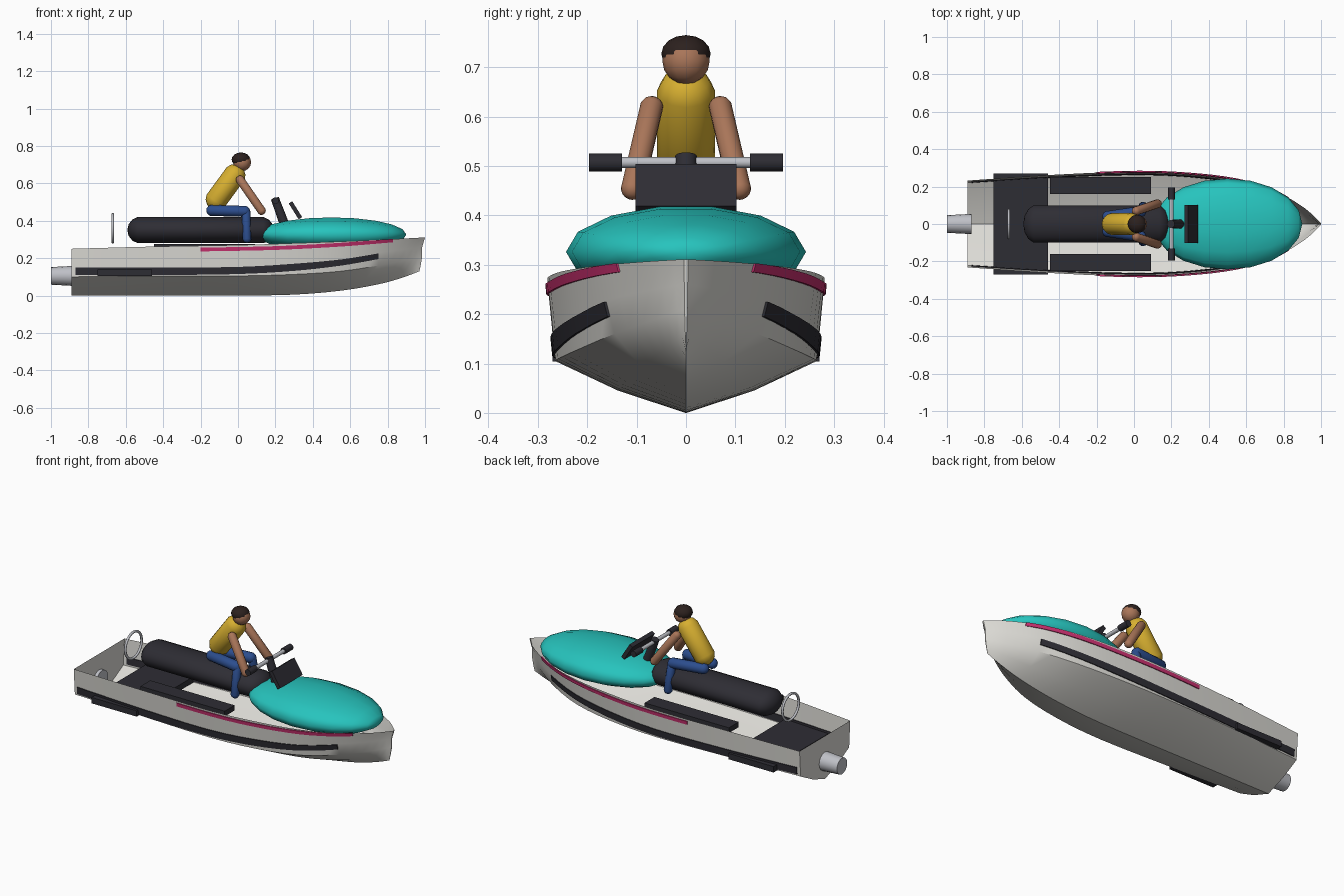
import bpy, bmesh, math
from mathutils import Vector, Matrix

cube = bpy.data.objects.get("Cube")
if cube:
    bpy.data.objects.remove(cube, do_unlink=True)


def material(name, rgb):
    m = bpy.data.materials.new(name)
    m.use_nodes = True
    m.diffuse_color = (*rgb, 1)
    m.node_tree.nodes["Principled BSDF"].inputs["Base Color"].default_value = (*rgb, 1)
    return m


WHITE = material("hull white", (.72, .71, .67))
DARK = material("dark rubber", (.027, .026, .034))
TEAL = material("teal paint", (.02, .55, .51))
PINK = material("magenta stripe", (.58, .03, .16))
METAL = material("light metal", (.52, .53, .57))
YELLOW = material("yellow vest", (.68, .43, .03))
BLUE = material("blue trousers", (.025, .075, .27))
SKIN = material("skin", (.40, .18, .10))
HAIR = material("dark hair", (.025, .015, .013))


def finish(name, bm, mat, smooth=True, angle=40):
    me = bpy.data.meshes.new(name)
    bm.to_mesh(me)
    bm.free()
    ob = bpy.data.objects.new(name, me)
    bpy.context.collection.objects.link(ob)
    me.materials.append(mat)
    if smooth:
        bpy.ops.object.select_all(action='DESELECT')
        ob.select_set(True)
        bpy.context.view_layer.objects.active = ob
        bpy.ops.object.shade_smooth_by_angle(angle=math.radians(angle))
    return ob


def along(a, b):
    """Matrix placing local z on the line from a to b, centred between them."""
    a, b = Vector(a), Vector(b)
    turn = (b - a).to_track_quat('Z', 'Y').to_matrix().to_4x4()
    return Matrix.Translation((a + b) / 2) @ turn


def box(name, centre, size, mat, tilt=0):
    bm = bmesh.new()
    bmesh.ops.create_cube(bm, size=1, matrix=Matrix.Translation(centre)
                          @ Matrix.Rotation(tilt, 4, 'Y') @ Matrix.Diagonal((*size, 1)))
    return finish(name, bm, mat, False)


def rod(name, a, b, r1, r2, mat, sides=16):
    bm = bmesh.new()
    bmesh.ops.create_cone(bm, cap_ends=True, segments=sides, radius1=r1, radius2=r2,
                          depth=(Vector(b) - Vector(a)).length, matrix=along(a, b))
    return finish(name, bm, mat)


def capsule(name, a, b, r, mat, sides=12):
    bm = bmesh.new()
    bmesh.ops.create_uvsphere(bm, u_segments=sides, v_segments=7, radius=r)
    half = (Vector(b) - Vector(a)).length / 2
    for v in bm.verts:
        v.co.z += math.copysign(half, v.co.z)
    bm.transform(along(a, b))
    return finish(name, bm, mat, angle=60)


def ball(name, centre, radii, mat, u=12, v=8, turn=Matrix()):
    bm = bmesh.new()
    bmesh.ops.create_uvsphere(bm, u_segments=u, v_segments=v, radius=1)
    bm.transform(Matrix.Translation(centre) @ Matrix.Diagonal((*radii, 1)) @ turn)
    return finish(name, bm, mat, angle=70)


# Hull stations: x, keel z, chine y, chine z, sheer y, sheer z
KEYS = [Vector(k) for k in (
    (-.89, 0, .222, .10, .232, .25),
    (-.45, 0, .25, .105, .262, .262),
    (0, 0, .265, .105, .281, .27),
    (.3, .005, .252, .113, .271, .28),
    (.55, .026, .215, .13, .24, .289),
    (.75, .06, .145, .16, .18, .298),
    (.9, .10, .06, .19, .088, .306),
    (.985, .13, .003, .21, .004, .311))]


def spline(keys, steps):
    out = []
    for i in range(len(keys) - 1):
        p0, p1, p2, p3 = (keys[min(max(i + d, 0), len(keys) - 1)] for d in (-1, 0, 1, 2))
        for s in range(steps):
            t = s / steps
            out.append((2 * p1 + (p2 - p0) * t + (2 * p0 - 5 * p1 + 4 * p2 - p3) * t * t
                        + (3 * p1 - p0 - 3 * p2 + p3) * t ** 3) / 2)
    return out + [keys[-1]]


STATIONS = spline(KEYS, 3)

bm = bmesh.new()
rings = []
for x, kz, cy, cz, sy, sz in STATIONS:
    rake = .015 * min(1, max(0, (x - .8) / .18))
    half = [(x + rake, sy, sz), (x, (cy + sy) / 2, (cz + sz) / 2), (x, cy, cz),
            (x - rake / 2, cy * .52, kz + (cz - kz) * .43)]
    ring = half + [(x - rake, 0, kz)] + [(px, -py, pz) for px, py, pz in reversed(half)]
    rings.append([bm.verts.new(p) for p in ring])
for r, s in zip(rings, rings[1:]):
    for j in range(len(r) - 1):
        bm.faces.new((r[j], s[j], s[j + 1], r[j + 1]))
bm.faces.new(rings[0])
bm.faces.new(reversed(rings[-1]))
finish("hull", bm, WHITE, angle=35)


def side_y(x, z):
    """Half width of the hull side at a length and height."""
    for a, b in zip(STATIONS, STATIONS[1:]):
        if x <= b[0]:
            break
    s = a.lerp(b, (x - a[0]) / (b[0] - a[0]))
    return s[2] + (s[4] - s[2]) * (z - s[3]) / (s[5] - s[3])


def side_band(name, path, mat, side):
    """Raised strip on the hull side; path holds x, lower z, upper z."""
    bm = bmesh.new()
    prev = None
    for x, lo, hi in spline([Vector(p) for p in path], 5):
        row = [bm.verts.new((x, side * (side_y(x, z) + out), z))
               for z, out in ((lo, -.004), (lo, .005), (hi, .005), (hi, -.004))]
        if prev:
            for j in range(4):
                bm.faces.new((prev[j], prev[j - 1], row[j - 1], row[j]))
        else:
            bm.faces.new(row)
        prev = row
    bm.faces.new(reversed(prev))
    bmesh.ops.recalc_face_normals(bm, faces=bm.faces)
    finish(name, bm, mat, angle=30)


for side, label in ((1, "left"), (-1, "right")):
    side_band(label + "_rub_rail", [(-.87, .11, .15), (-.4, .11, .15), (0, .115, .153),
              (.3, .132, .17), (.55, .16, .193), (.75, .195, .225)], DARK, side)
    side_band(label + "_stripe", [(-.2, .236, .256), (.2, .244, .264),
              (.55, .262, .282), (.83, .285, .303)], PINK, side)
    box(label + "_foot_pad", (-.18, side * .205, .26), (.54, .09, .03), DARK)

# Stern plate, jet nozzle and tow ring
box("stern_plate", (-.605, 0, .121), (.29, .54, .034), DARK)
rod("jet_nozzle", (-1, 0, .105), (-.87, 0, .105), .047, .054, METAL)
bpy.ops.mesh.primitive_torus_add(major_segments=24, minor_segments=8, major_radius=.075,
                                 minor_radius=.007, location=(-.67, 0, .36),
                                 rotation=(0, math.pi / 2, 0))
ring = bpy.context.object
ring.name = "tow_ring"
ring.data.materials.append(METAL)
bpy.ops.object.shade_smooth_by_angle(angle=math.radians(60))

# Seat and front cowl
seat = capsule("seat", (-.52, 0, 0), (.12, 0, 0), .072, DARK, 16)
seat.scale = (1, 1.42, 1)
seat.location.z = .35
ball("front_cowl", (.5, 0, .326), (.4, .243, .094), TEAL, 14, 10,
     Matrix.Rotation(math.pi / 2, 4, 'Y'))

# Steering gear and dash panel
rod("steering_column", (.245, 0, .39), (.197, 0, .52), .025, .022, DARK)
rod("handlebar", (.2, -.14, .507), (.2, .14, .507), .011, .011, METAL)
box("dash_panel", (.307, 0, .456), (.022, .205, .1), DARK, math.radians(-32))

# Rider
capsule("torso", (-.113, 0, .515), (-.02, 0, .642), .06, YELLOW)
ball("head", (.022, 0, .713), (.048, .048, .048), SKIN)
ball("hair", (.016, 0, .727), (.05, .05, .038), HAIR)
for side, label in ((1, "left"), (-1, "right")):
    rod(label + "_grip", (.2, side * .13, .507), (.2, side * .196, .507), .018, .018, DARK)
    capsule(label + "_arm", (.012, side * .07, .618), (.125, side * .108, .455), .024, SKIN)
    capsule(label + "_thigh", (-.14, side * .04, .455), (.035, side * .066, .45), .03, BLUE)
    capsule(label + "_shin", (.043, side * .068, .445), (.048, side * .095, .305), .024, BLUE)
